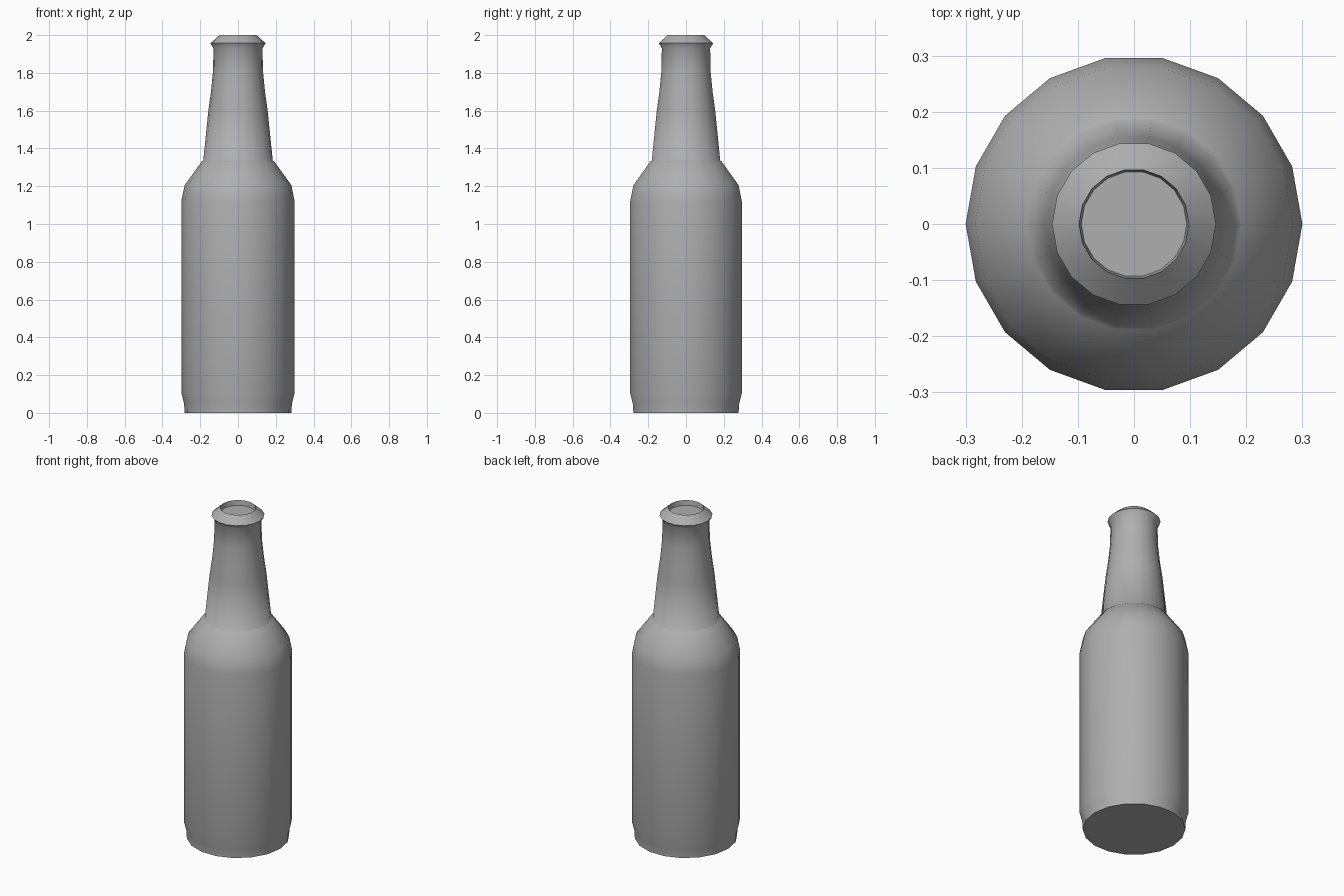
import bpy, bmesh, math

if "Cube" in bpy.data.objects:
    bpy.data.objects.remove(bpy.data.objects["Cube"])

SIDES = 18

# Bottle half-profile (radius, height), from base up over the lip into the mouth
profile = [
    (0.283, 0.0), (0.285, 0.045), (0.3, 0.105),            # base
    (0.3, 1.12), (0.283, 1.205), (0.191, 1.332),           # body and shoulder
    (0.184, 1.336),                                        # small ledge under neck
    (0.157, 1.6), (0.143, 1.7), (0.132, 1.81), (0.13, 1.93),  # neck
    (0.146, 1.957), (0.098, 2.0),                          # lip
    (0.094, 1.97),                                         # recessed mouth
]

bm = bmesh.new()
rings = []
for r, z in profile:
    rings.append([bm.verts.new((r * math.cos(2 * math.pi * i / SIDES),
                                r * math.sin(2 * math.pi * i / SIDES), z))
                  for i in range(SIDES)])

# Side walls
for low, high in zip(rings, rings[1:]):
    for i in range(SIDES):
        j = (i + 1) % SIDES
        bm.faces.new((low[i], low[j], high[j], high[i]))

# Flat base and the closed floor of the mouth
bm.faces.new(rings[0][::-1])
centre = bm.verts.new((0, 0, profile[-1][1]))
for i in range(SIDES):
    bm.faces.new((rings[-1][i], rings[-1][(i + 1) % SIDES], centre))

mesh = bpy.data.meshes.new("bottle")
bm.to_mesh(mesh)
bm.free()
bottle = bpy.data.objects.new("bottle", mesh)
bpy.context.collection.objects.link(bottle)

# Darker grey glass
glass = bpy.data.materials.new("dark_grey")
glass.diffuse_color = (0.43, 0.43, 0.43, 1)
glass.use_nodes = True
glass.node_tree.nodes["Principled BSDF"].inputs["Base Color"].default_value = glass.diffuse_color
mesh.materials.append(glass)

# Smooth glass with crisp base and lip edges
bpy.context.view_layer.objects.active = bottle
bottle.select_set(True)
bpy.ops.object.shade_smooth_by_angle(angle=math.radians(65))
